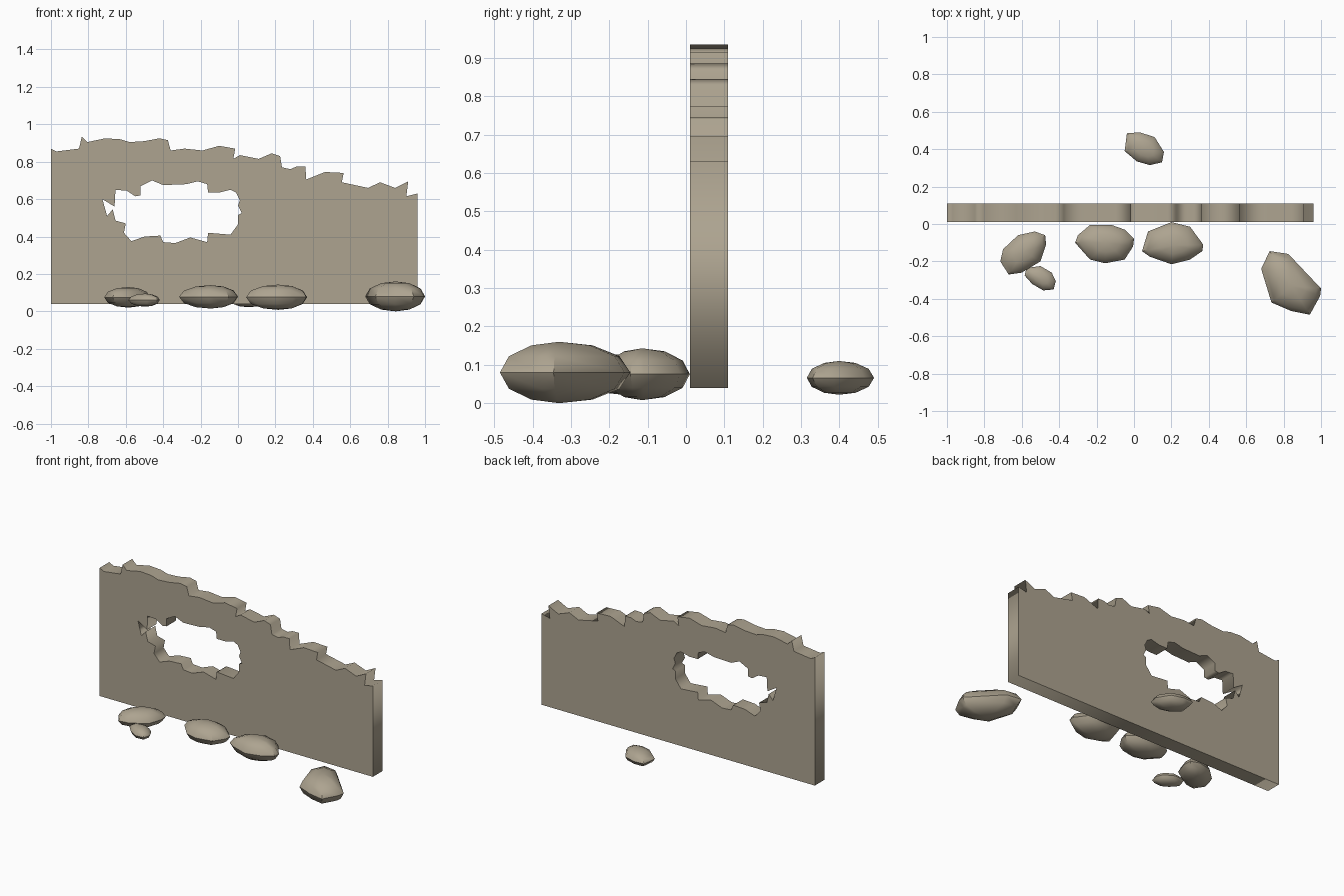
import bpy, bmesh, math
from mathutils import Vector

if "Cube" in bpy.data.objects:
    bpy.data.objects.remove(bpy.data.objects["Cube"])

stone = bpy.data.materials.new("stone")
stone.diffuse_color = (0.42, 0.37, 0.28, 1)
stone.use_nodes = True
stone.node_tree.nodes["Principled BSDF"].inputs["Base Color"].default_value = stone.diffuse_color


def add_object(name, mesh):
    ob = bpy.data.objects.new(name, mesh)
    bpy.context.collection.objects.link(ob)
    ob.data.materials.append(stone)
    return ob


# Broken wall: jagged outline with a ragged hole, extruded along y
outline = [(-1, .04), (-1, .87), (-.97, .855), (-.85, .87), (-.835, .935), (-.805, .905),
           (-.71, .925), (-.63, .92), (-.58, .905), (-.5, .91), (-.42, .925), (-.375, .915),
           (-.36, .86), (-.285, .87), (-.19, .86), (-.1, .885), (-.015, .87), (-.025, .815),
           (.01, .835), (.11, .815), (.18, .845), (.225, .83), (.235, .77), (.28, .76),
           (.315, .775), (.36, .775), (.365, .705), (.465, .745), (.565, .74), (.555, .69),
           (.695, .66), (.76, .69), (.84, .66), (.91, .695), (.9, .615), (.96, .63), (.96, .04)]
hole = [(-.725, .6), (-.66, .56), (-.655, .65), (-.595, .645), (-.55, .615), (-.52, .62),
        (-.52, .67), (-.46, .7), (-.4, .675), (-.275, .68), (-.215, .695), (-.165, .68),
        (-.16, .635), (-.1, .635), (-.04, .65), (-.01, .635), (.01, .595), (0, .565),
        (.02, .525), (0, .515), (0, .465), (-.04, .41), (-.16, .42), (-.165, .37),
        (-.255, .395), (-.335, .365), (-.4, .37), (-.415, .405), (-.5, .4), (-.57, .375),
        (-.61, .42), (-.6, .47), (-.655, .485), (-.67, .545), (-.7, .51)]
curve = bpy.data.curves.new("wall_profile", 'CURVE')
curve.dimensions, curve.fill_mode, curve.extrude = '2D', 'BOTH', 0.049
for loop in (outline, hole):
    sp = curve.splines.new('POLY')
    sp.points.add(len(loop) - 1)
    for p, (x, z) in zip(sp.points, loop):
        p.co = (x, z, 0, 1)
    sp.use_cyclic_u = True
wall = add_object("broken_wall", curve)
wall.rotation_euler.x = math.pi / 2
wall.location.y = 0.06
bpy.context.view_layer.objects.active = wall
wall.select_set(True)
bpy.ops.object.convert(target='MESH')
wall.select_set(False)


# Fallen stones: plan outline shrunk towards the top and bottom like an ellipsoid
def rock(name, z0, z1, plan):
    bm = bmesh.new()
    pts = [Vector((x, y, 0)) for x, y in plan]
    n = len(pts)
    centre = sum(pts, Vector()) / n
    mid, half = (z0 + z1) / 2, (z1 - z0) / 2
    rings = []
    for lat in (-62, -32, 0, 32, 62):
        a = math.radians(lat)
        z = Vector((0, 0, mid + half * math.sin(a)))
        rings.append([bm.verts.new(centre + (p - centre) * math.cos(a) + z) for p in pts])
    bottom = bm.verts.new(centre + Vector((0, 0, z0)))
    top = bm.verts.new(centre + Vector((0, 0, z1)))
    for i in range(n):
        j = (i + 1) % n
        for lo, hi in zip(rings, rings[1:]):
            bm.faces.new((lo[i], lo[j], hi[j], hi[i]))
        bm.faces.new((bottom, rings[0][j], rings[0][i]))
        bm.faces.new((top, rings[-1][i], rings[-1][j]))
    bmesh.ops.recalc_face_normals(bm, faces=bm.faces)
    mesh = bpy.data.meshes.new(name)
    bm.to_mesh(mesh)
    bm.free()
    ob = add_object(name, mesh)
    bpy.context.view_layer.objects.active = ob
    ob.select_set(True)
    bpy.ops.object.shade_smooth_by_angle(angle=math.radians(40))
    ob.select_set(False)


rock("left_stone", .02, .13, [(-.715, -.2), (-.7, -.135), (-.62, -.06), (-.53, -.04),
     (-.475, -.06), (-.47, -.11), (-.5, -.2), (-.6, -.26), (-.67, -.27)])
rock("small_stone", .025, .095, [(-.575, -.235), (-.5, -.225), (-.44, -.26), (-.418, -.305),
     (-.43, -.35), (-.485, -.355), (-.545, -.32), (-.585, -.275)])
rock("middle_left_stone", .015, .14, [(-.315, -.1), (-.3, -.06), (-.235, -.005), (-.12, -.005),
     (-.05, -.03), (0, -.08), (-.005, -.12), (-.05, -.19), (-.155, -.21), (-.235, -.19)])
rock("middle_right_stone", .008, .143, [(.043, -.145), (.075, -.04), (.2, .01), (.3, -.015),
     (.37, -.11), (.365, -.145), (.3, -.19), (.2, -.215), (.085, -.175)])
rock("large_right_stone", 0, .16, [(.68, -.24), (.725, -.145), (.825, -.16), (1, -.345),
     (.995, -.385), (.94, -.485), (.84, -.465), (.735, -.42)])
rock("back_stone", .022, .11, [(-.05, .39), (-.038, .485), (.03, .49), (.11, .465),
     (.16, .385), (.15, .33), (.085, .315), (.015, .335)])
